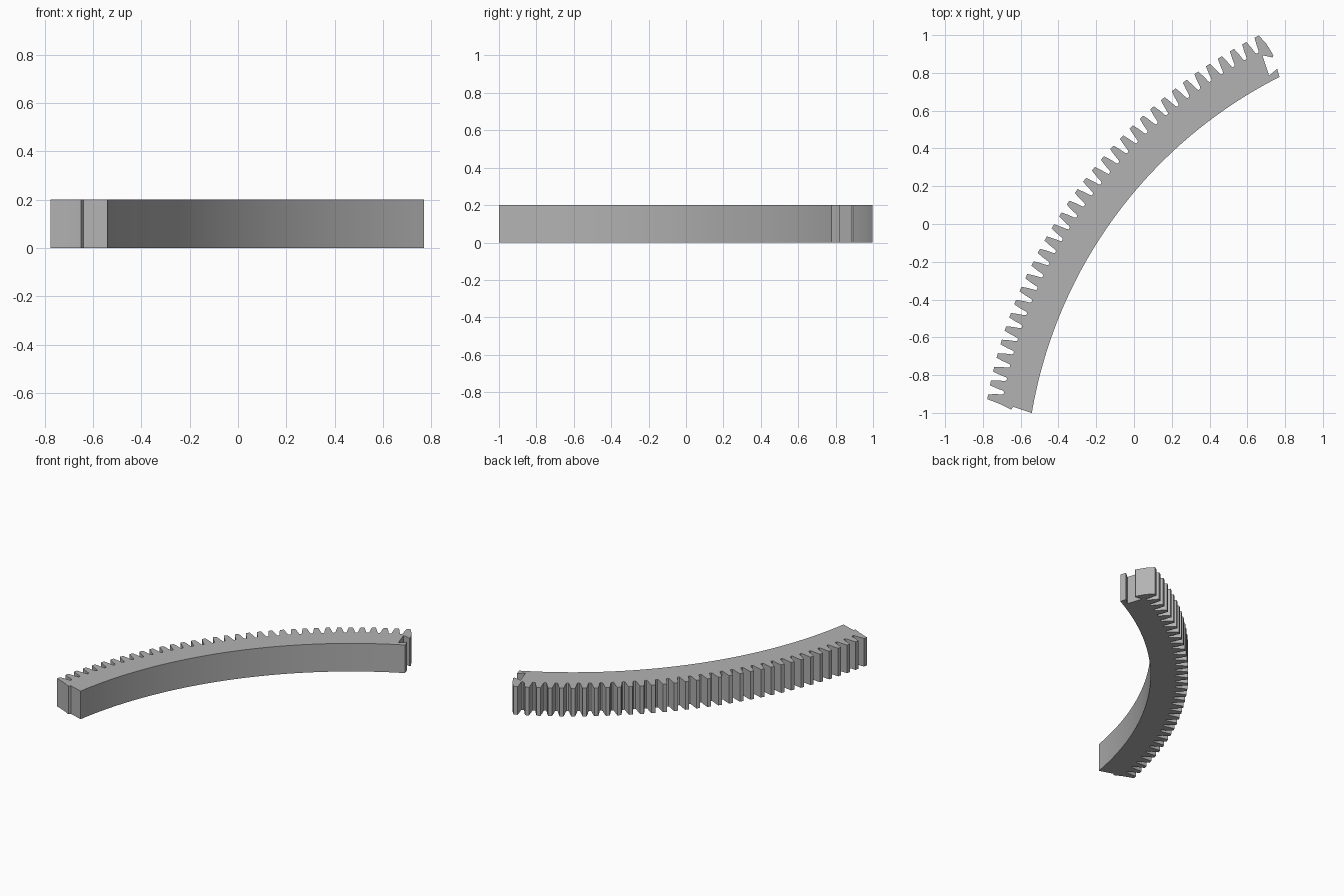
import bpy, bmesh
from math import cos, sin
from mathutils import Vector

if "Cube" in bpy.data.objects:
    bpy.data.objects.remove(bpy.data.objects["Cube"])

CENTRE = Vector((1.881, -1.413))
R_IN, R_ROOT, R_TIP = 2.457, 2.622, 2.702
A_START, A_END = 2.973, 2.040          # end faces of the sector
T_FIRST, T_LAST, TEETH = 2.956, 2.044, 34
HEIGHT = 0.2

def polar(r, a):
    return CENTRE + Vector((cos(a), sin(a))) * r

def lerp(a, b, t):
    return a + (b - a) * t

pitch = (T_FIRST - T_LAST) / (TEETH - 1)

# Half a tooth: radius and half width as a share of the pitch
flank = [(R_ROOT, 0.42), (R_ROOT + 0.008, 0.36), (lerp(R_ROOT, R_TIP, 0.55), 0.28), (R_TIP, 0.17)]

outline = []
for i in range(TEETH):
    mid = T_FIRST - i * pitch
    tooth = [polar(r, mid + w * pitch) for r, w in flank]
    tooth += [polar(r, mid - w * pitch) for r, w in reversed(flank)]
    if i == 0:
        tooth = tooth[3:]              # cut flush with the start face
    if i == TEETH - 1:
        tooth = tooth[:5]              # runs into the slotted end
    outline += tooth

# Slotted far end
outline += [Vector(p) for p in [(0.70, 0.955), (0.738, 0.893), (0.733, 0.882), (0.68, 0.893),
                                (0.715, 0.785), (0.758, 0.822)]]
# Smooth inner arc
SEG = 72
outline += [polar(R_IN, lerp(A_END, A_START, i / SEG)) for i in range(SEG + 1)]
# Small key on the near end
outline += [Vector(p) for p in [(-0.64, -0.968), (-0.65, -0.983), (-0.70, -0.957)]]

# Extrude the outline
bm = bmesh.new()
face = bm.faces.new([bm.verts.new((p.x, p.y, 0)) for p in outline])
top = bmesh.ops.extrude_face_region(bm, geom=[face])["geom"]
bmesh.ops.translate(bm, vec=(0, 0, HEIGHT), verts=[v for v in top if isinstance(v, bmesh.types.BMVert)])
bmesh.ops.recalc_face_normals(bm, faces=bm.faces)
bmesh.ops.triangulate(bm, faces=[f for f in bm.faces if len(f.verts) > 4])
mesh = bpy.data.meshes.new("curved_gear_rack")
bm.to_mesh(mesh)
bm.free()
rack = bpy.data.objects.new("curved_gear_rack", mesh)
bpy.context.collection.objects.link(rack)

# Plain grey
grey = bpy.data.materials.new("plain grey")
grey.use_nodes = True
colour = (0.45, 0.45, 0.45, 1)
grey.diffuse_color = colour
grey.node_tree.nodes["Principled BSDF"].inputs["Base Color"].default_value = colour
mesh.materials.append(grey)

bpy.context.view_layer.objects.active = rack
rack.select_set(True)
bpy.ops.object.shade_smooth_by_angle(angle=0.35)
